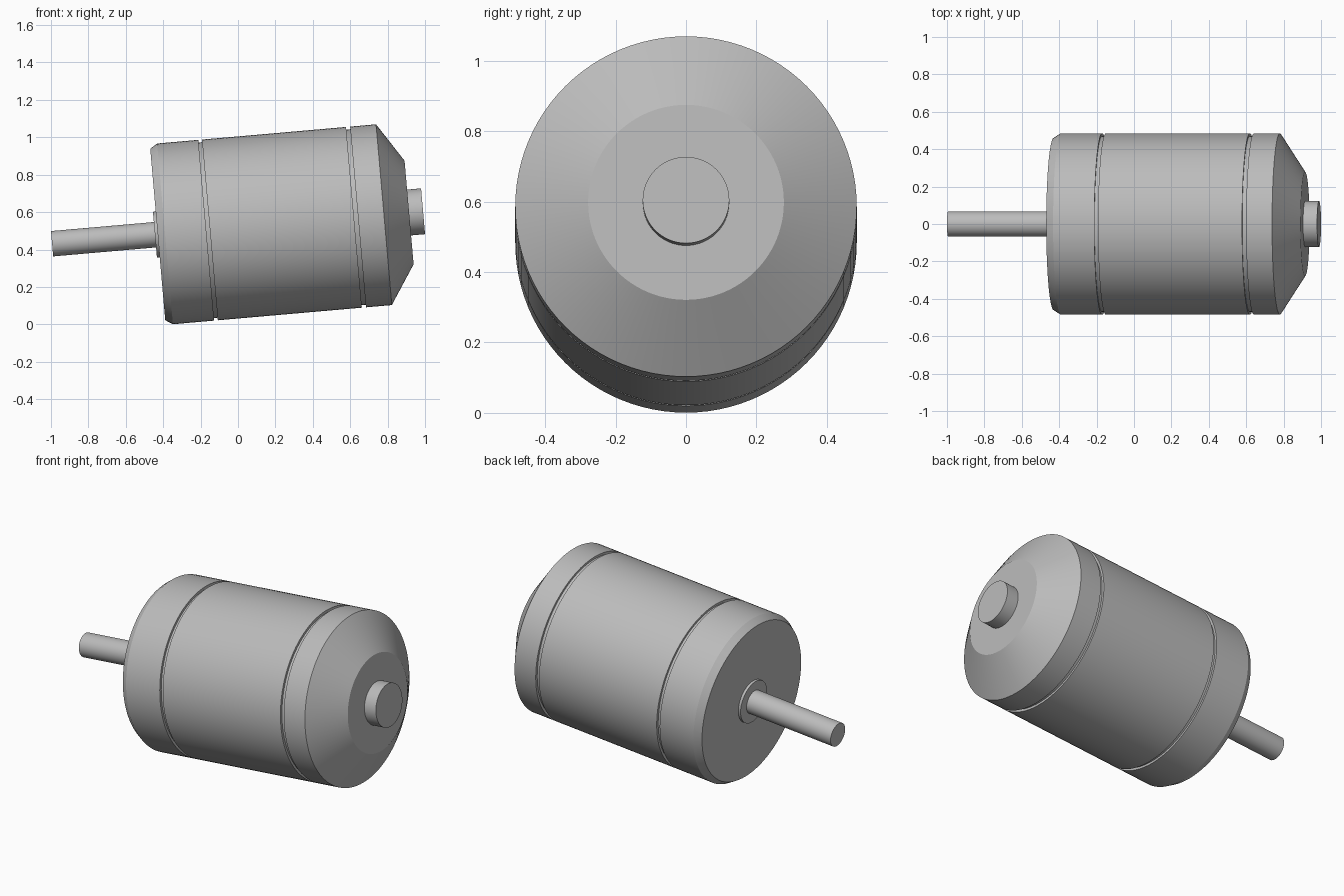
import bpy
import bmesh
import math
from mathutils import Matrix, Vector

cube = bpy.data.objects.get("Cube")
if cube:
    bpy.data.objects.remove(cube, do_unlink=True)

SEGMENTS = 96
TILT = math.radians(5)
START = Vector((-0.994, 0, 0.431))   # centre of the shaft tip

metal = bpy.data.materials.new("grey metal")
metal.use_nodes = True
colour = (0.5, 0.5, 0.5, 1)
metal.diffuse_color = colour
metal.node_tree.nodes["Principled BSDF"].inputs["Base Color"].default_value = colour

# Places the turning axis (local x) on the tilted centre line
PLACE = Matrix.Translation(START) @ Matrix.Rotation(-TILT, 4, "Y")


def lathe(name, profile):
    """Turn (distance along axis, radius) points into a closed solid."""
    bm = bmesh.new()
    rings = []
    for dist, radius in profile:
        angles = [math.tau * i / SEGMENTS for i in range(SEGMENTS)]
        rings.append([bm.verts.new((dist, radius * math.cos(a), radius * math.sin(a)))
                      for a in angles])
    for a, b in zip(rings, rings[1:]):
        for i in range(SEGMENTS):
            j = (i + 1) % SEGMENTS
            bm.faces.new((a[i], a[j], b[j], b[i]))
    bm.faces.new(rings[0])
    bm.faces.new(rings[-1])
    bmesh.ops.recalc_face_normals(bm, faces=bm.faces)
    mesh = bpy.data.meshes.new(name)
    bm.to_mesh(mesh)
    bm.free()
    mesh.materials.append(metal)
    obj = bpy.data.objects.new(name, mesh)
    bpy.context.collection.objects.link(obj)
    obj.matrix_world = PLACE
    bpy.ops.object.select_all(action="DESELECT")
    obj.select_set(True)
    bpy.context.view_layer.objects.active = obj
    bpy.ops.object.shade_smooth_by_angle(angle=math.radians(25))
    return obj


R = 0.485


def groove(start, end, depth=0.014):
    return [(start, R), (start, R - depth), (end, R - depth), (end, R)]


# Housing with chamfered shaft end, two grooves and a conical end
lathe("housing", [(0.567, 0.46), (0.606, R)]
      + groove(0.827, 0.847) + groove(1.62, 1.642)
      + [(1.781, R), (1.916, 0.278)])

# Output shaft, its bearing boss, and the end boss
lathe("shaft", [(0, 0.068), (0.6, 0.068)])
lathe("bearing_boss", [(0.552, 0.123), (0.58, 0.123)])
lathe("end_boss", [(1.9, 0.123), (1.991, 0.123)])
